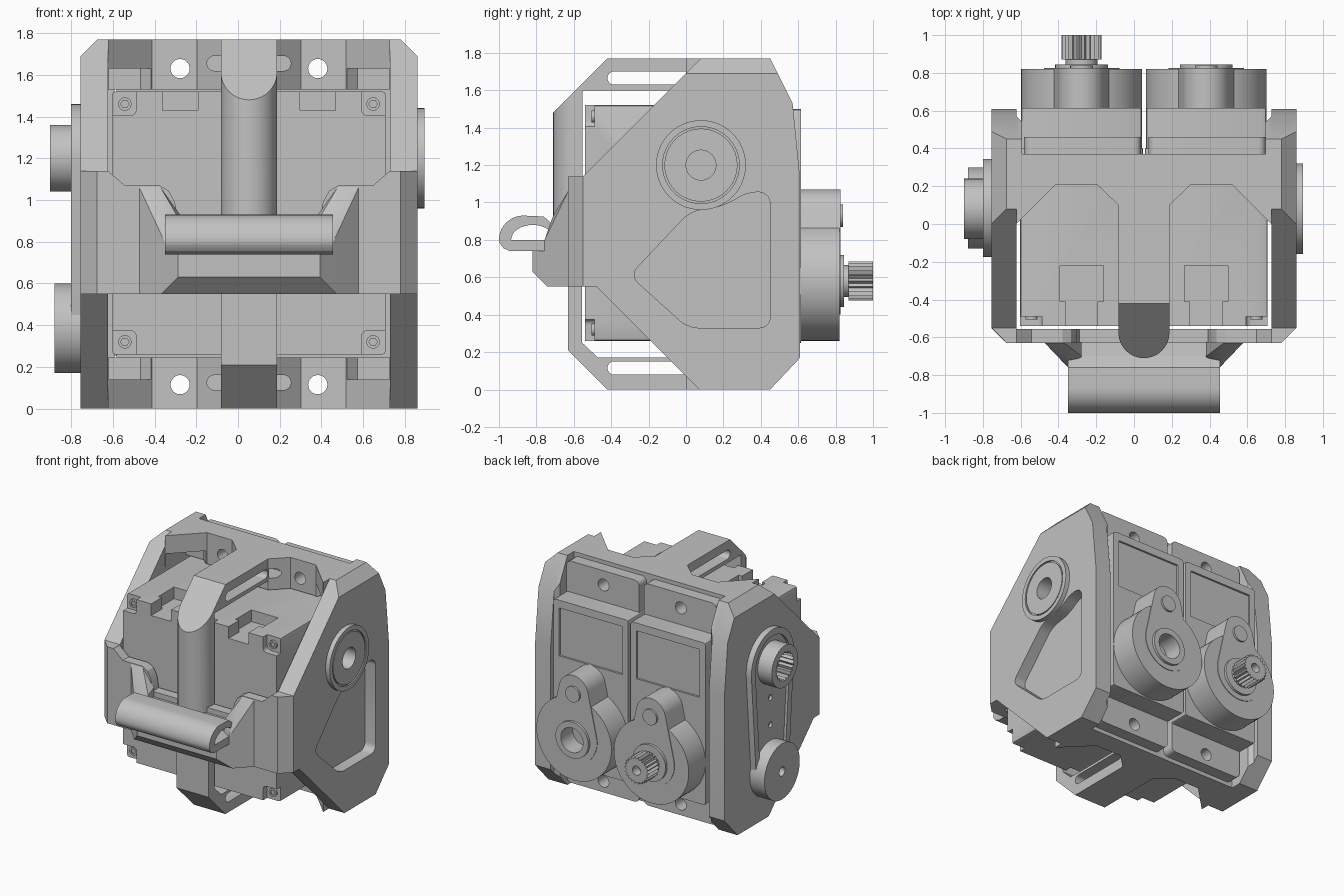
import bpy, bmesh, math
from mathutils import Vector, geometry

cube = bpy.data.objects.get("Cube")
if cube:
    bpy.data.objects.remove(cube)

grey = bpy.data.materials.new("plain_grey")
grey.use_nodes = True
tone = (0.54, 0.54, 0.54, 1)
grey.diffuse_color = tone
grey.node_tree.nodes["Principled BSDF"].inputs["Base Color"].default_value = tone

CX = 0.0525            # mid plane of the bracket
parts = []


def finish(name, bm):
    bmesh.ops.recalc_face_normals(bm, faces=bm.faces)
    mesh = bpy.data.meshes.new(name)
    bm.to_mesh(mesh)
    bm.free()
    mesh.materials.append(grey)
    ob = bpy.data.objects.new(name, mesh)
    bpy.context.collection.objects.link(ob)
    parts.append(ob)
    return ob


def prism(name, axis, pts, a, b, rounding=0, segs=5, planes=()):
    """Extrude a 2D outline along an axis; optionally round corners and slice off chamfers."""
    place = {"x": lambda p, d: (d, p[0], p[1]),
             "y": lambda p, d: (p[0], d, p[1]),
             "z": lambda p, d: (p[0], p[1], d)}[axis]
    bm = bmesh.new()
    lo = [bm.verts.new(place(p, a)) for p in pts]
    hi = [bm.verts.new(place(p, b)) for p in pts]
    n = len(pts)
    bm.faces.new(lo)
    bm.faces.new(hi)
    for i in range(n):
        bm.faces.new((lo[i], lo[(i + 1) % n], hi[(i + 1) % n], hi[i]))
    if rounding:
        edges = [bm.edges.get((u, v)) for u, v in zip(lo, hi)]
        bmesh.ops.bevel(bm, geom=edges, offset=rounding, segments=segs, profile=0.5,
                        affect='EDGES', clamp_overlap=True)
    for co, no in planes:
        bmesh.ops.bisect_plane(bm, geom=bm.verts[:] + bm.edges[:] + bm.faces[:],
                               plane_co=co, plane_no=no, clear_outer=True)
        bmesh.ops.holes_fill(bm, edges=[e for e in bm.edges if e.is_boundary])
    return finish(name, bm)


def rect(u0, u1, v0, v1):
    return [(u0, v0), (u1, v0), (u1, v1), (u0, v1)]


def circle(u, v, r, n=40, tooth=0):
    out = []
    for i in range(n):
        t, q = math.tau * i / n, r - tooth * (i % 2)
        out.append((u + q * math.cos(t), v + q * math.sin(t)))
    return out


def hull2d(pts):
    return [pts[i] for i in geometry.convex_hull_2d([Vector(p) for p in pts])]


def hull3d(name, pts):
    bm = bmesh.new()
    for p in pts:
        bm.verts.new(p)
    bmesh.ops.convex_hull(bm, input=bm.verts[:])
    bmesh.ops.dissolve_limit(bm, angle_limit=0.01, verts=bm.verts[:], edges=bm.edges[:])
    return finish(name, bm)


def cut(ob, *cutters):
    for c in cutters:
        mod = ob.modifiers.new("cut", 'BOOLEAN')
        mod.operation, mod.object, mod.solver = 'DIFFERENCE', c, 'EXACT'
        deps = bpy.context.evaluated_depsgraph_get()
        mesh = bpy.data.meshes.new_from_object(ob.evaluated_get(deps))
        ob.modifiers.clear()
        ob.data = mesh
        parts.remove(c)
        bpy.data.objects.remove(c)


# Side plates, chamfered on the top and front outer edges, with a rear inner lip
rear = [(0.45, 1.77), (0.57, 1.53), (0.61, 1.13), (0.61, 0.17), (0.45, 0)]
profile = [(0.08, 1.77)] + rear + [(0.07, 0), (-0.48, 0.55), (-0.63, 0.55), (-0.63, 1.14), (-0.55, 1.14)]
plates = {}
for side, s in (("right", -1), ("left", 1)):
    outer = CX + s * 0.8075
    plates[s] = prism(side + "_side_plate", "x", profile, CX + s * 0.675, outer,
                      planes=[((outer, 0, 1.69), (s, 0, 1)), ((outer, -0.55, 0), (s, -1, 0))])
    prism(side + "_rear_lip", "x", [(0.37, 1.77)] + rear + [(0.37, 0)], CX + s * 0.645, CX + s * 0.68,
          planes=[((CX + s * 0.645, 0.54, 0), (-s, 1, 0))])

# Left plate: rounded recess and a bearing disc
pocket = [(-0.3, 0.61), (0.01, 0.33), (0.45, 0.33), (0.45, 1.05), (0.34, 1.06), (0.2, 0.98), (0.02, 0.95)]
cut(plates[1], prism("c", "x", pocket, 0.77, 1, rounding=0.09),
    prism("c", "x", circle(0.08, 1.2, 0.08), 0.77, 1))
disc = prism("left_bearing_disc", "x", circle(0.08, 1.2, 0.24, 56), 0.85, 0.895)
cut(disc, prism("c", "x", circle(0.08, 1.2, 0.205, 56), 0.883, 1),
    prism("c", "x", circle(0.08, 1.2, 0.08), 0.8, 1))
core = prism("left_bearing_core", "x", circle(0.08, 1.2, 0.195, 56), 0.86, 0.893)
cut(core, prism("c", "x", circle(0.08, 1.2, 0.08), 0.8, 1))

# Right plate: link arm with a toothed hub and a lower disc
arm = prism("right_link_arm", "x",
            hull2d(circle(0.085, 1.2, 0.26, 56) + circle(0.085, 0.385, 0.2, 56)), -0.8, -0.75)
cut(arm, prism("c", "x", hull2d(circle(0.085, 1.2, 0.21) + circle(0.085, 0.385, 0.15)), -0.9, -0.78),
    *[prism("c", "x", circle(0.085, z, 0.022, 16), -0.9, -0.76) for z in (0.72, 0.93)])
hub = prism("right_toothed_hub", "x", circle(0.08, 1.2, 0.16, 48), -0.9, -0.75)
cut(hub, prism("c", "x", circle(0.08, 1.2, 0.115, 40, 0.02), -1, -0.78))
wheel = prism("right_lower_disc", "x", circle(0.085, 0.385, 0.215, 56), -0.88, -0.75)
cut(wheel, prism("c", "x", circle(0.085, 0.385, 0.035, 20), -1, -0.8))

# Upper and lower cross walls: hollow under the outer corners, bolt holes, slot through the middle
half = [(0.675, 0.0), (0.465, 0.21), (0.25, 0.21), (0.135, 0.1)]
outline = [(CX + x, y) for x, y in half] + [(CX - x, y) for x, y in reversed(half)]
outline += [(CX - 0.675, 0.37), (CX + 0.675, 0.37)]
for name, z0, z1, hz, h0, h1, sz in (("upper", 1.53, 1.77, 1.63, 1.4, 1.63, 1.655),
                                     ("lower", 0.0, 0.245, 0.115, 0.14, 0.4, 0.125)):
    wall = prism(name + "_cross_wall", "z", outline, z0, z1)
    cut(wall, *[prism("c", "y", circle(CX + d, hz, 0.046, 24), -0.2, 0.8) for d in (-0.33, 0.33)],
        *[prism("c", "z", [(CX + s * x, y) for x, y in ((0.674, -0.1), (0.674, 0.25), (0.52, 0.25), (0.465, 0.2), (0.465, -0.1))],
                h0, h1) for s in (-1, 1)],
        prism("c", "y", hull2d(circle(CX - 0.165, sz, 0.036, 24) + circle(CX + 0.165, sz, 0.036, 24)), -0.3, 0.25))

# Centre rib: slotted bars, rounded front column, lower hook
slant = [((0, -0.42, 1.77), (0, -1, 1))]
rx = (CX - 0.135, CX + 0.135)
top_bar = prism("upper_rib", "x", rect(-0.56, 0.11, 1.6, 1.77), *rx, planes=slant)
hook = [(0.11, 0), (-0.42, 0), (-0.63, 0.21), (-0.63, 0.6), (-0.555, 0.6), (-0.555, 0.25),
        (-0.47, 0.17), (0.11, 0.17)]
low_bar = prism("lower_rib", "x", hook, *rx)
for bar, z in ((top_bar, 1.665), (low_bar, 0.115)):
    cut(bar, prism("c", "x", hull2d(circle(-0.385, z, 0.035, 24) + circle(0.06, z, 0.035, 24)), -0.5, 0.5))
arc = [(CX + 0.135 * math.cos(t), -0.575 - 0.135 * math.sin(t))
       for t in [math.pi * i / 20 for i in range(21)]]
prism("front_column", "z", arc + [(rx[0], -0.553), (rx[1], -0.553)], 0.7, 1.77, planes=slant)

# Front band with a dipped upper edge
edge = [(0.676, 0.55), (0.676, 1.14), (0.595, 1.07), (0.43, 1.07), (0.385, 1.045), (0.355, 0.99), (0.34, 0.9)]
prism("front_band", "y", [(CX + x, z) for x, z in edge] + [(CX - x, z) for x, z in reversed(edge)],
      -0.63, -0.555)

# Handle base and its flared flanks
hull3d("handle_base", [(CX + s * x, y, z) for s in (-1, 1) for x, y, z in
       ((0.53, -0.625, 0.55), (0.53, -0.625, 0.8), (0.42, -0.74, 0.55), (0.34, -0.82, 0.63),
        (0.34, -0.82, 0.76), (0.4, -0.76, 0.8))])
for side, s in (("right", -1), ("left", 1)):
    hull3d(side + "_handle_flank", [(CX + s * x, y, z) for x, y, z in
           ((0.53, -0.625, 0.6), (0.53, -0.625, 1.07), (0.43, -0.625, 1.07), (0.33, -0.625, 0.93),
            (0.33, -0.625, 0.7), (0.41, -0.71, 0.93), (0.33, -0.7, 0.9), (0.4, -0.76, 0.79),
            (0.33, -0.72, 0.78), (0.4, -0.76, 0.65))])

# Hollow handle bar
bow = [(-0.87 - 0.13 * math.cos(t), 0.8 + 0.13 * math.sin(t)) for t in [math.pi * i / 20 for i in range(11)]]
bow += [(-0.76, 0.925), (-0.7, 0.87), (-0.63, 0.86), (-0.63, 0.74), (-0.94, 0.74), (-0.975, 0.755), (-0.995, 0.78)]
handle = prism("handle_bar", "x", bow, -0.35, 0.455)
eye = [(-0.82 + 0.115 * math.cos(t), 0.8 + 0.08 * math.sin(t)) for t in [math.pi * i / 16 for i in range(17)]]
cut(handle, prism("c", "x", eye, -1, 1))

# Two identical motors side by side
for side, cx in (("right", CX - 0.33), ("left", CX + 0.33)):
    body = prism(side + "_motor_body", "y", rect(cx - 0.325, cx + 0.325, 0.26, 1.52), -0.54, 0.4,
                 rounding=0.015, segs=2)
    cut(body, prism("c", "z", rect(cx - 0.115, cx + 0.115, -0.41, -0.22), 1.43, 1.6),
        prism("c", "z", rect(cx - 0.085, cx + 0.085, -0.7, -0.36), 1.43, 1.6))
    # corner notches with screws
    for u in (-1, 1):
        for z, v in ((0.26, -1), (1.52, 1)):
            x = cx + u * 0.325
            cut(body, prism("c", "y", rect(*sorted((x - u * 0.115, x + u * 0.1)),
                                           *sorted((z - v * 0.115, z + v * 0.1))), -0.7, -0.49,
                            rounding=0.03))
            screw = prism(side + "_corner_screw", "y", circle(x - u * 0.06, z - v * 0.06, 0.032, 20), -0.505, -0.48)
            cut(screw, prism("c", "y", circle(x - u * 0.06, z - v * 0.06, 0.02, 6), -0.6, -0.495))
    # mounting flange and rear case with a sunk panel
    flange = prism(side + "_motor_flange", "y", rect(cx - 0.305, cx + 0.315, 0.03, 1.74), 0.37, 0.46, rounding=0.04)
    cut(flange, *[prism("c", "y", circle(cx, z, 0.046, 24), 0.2, 0.8) for z in (0.115, 1.63)])
    case = prism(side + "_rear_case", "y", rect(cx - 0.32, cx + 0.32, 0.25, 1.5), 0.38, 0.615, rounding=0.02, segs=2)
    cut(case, prism("c", "y", rect(cx - 0.27, cx + 0.27, 1.07, 1.44), 0.6, 0.8))
    # gear housing, lobe and pin
    drum = prism(side + "_gear_housing", "y", circle(cx, 0.58, 0.32, 64), 0.6, 0.82)
    lobe = prism(side + "_gear_lobe", "y", hull2d(circle(cx, 0.6, 0.2, 48) + circle(cx, 0.945, 0.125, 48)), 0.6, 0.825)
    prism(side + "_gear_pin", "y", circle(cx, 0.93, 0.06, 28), 0.8, 0.84)
    boss = prism(side + "_output_boss", "y", circle(cx, 0.58, 0.14, 40), 0.8, 0.845)
    if side == "left":
        for ob in (boss, drum, lobe):
            cut(ob, prism("c", "y", circle(cx, 0.58, 0.095, 32), 0.7, 1))
    else:
        shaft = prism("right_output_spline", "y", circle(cx, 0.58, 0.105, 44, 0.018), 0.87, 1.0)
        prism("right_output_neck", "y", circle(cx, 0.58, 0.085, 32), 0.8, 0.88)
        cut(shaft, prism("c", "y", circle(cx, 0.58, 0.035, 20), 0.93, 1.1))

# Smooth the curved walls, keep edges crisp
bpy.ops.object.select_all(action='DESELECT')
for ob in parts:
    ob.select_set(True)
bpy.context.view_layer.objects.active = parts[0]
bpy.ops.object.shade_smooth_by_angle(angle=math.radians(25))
